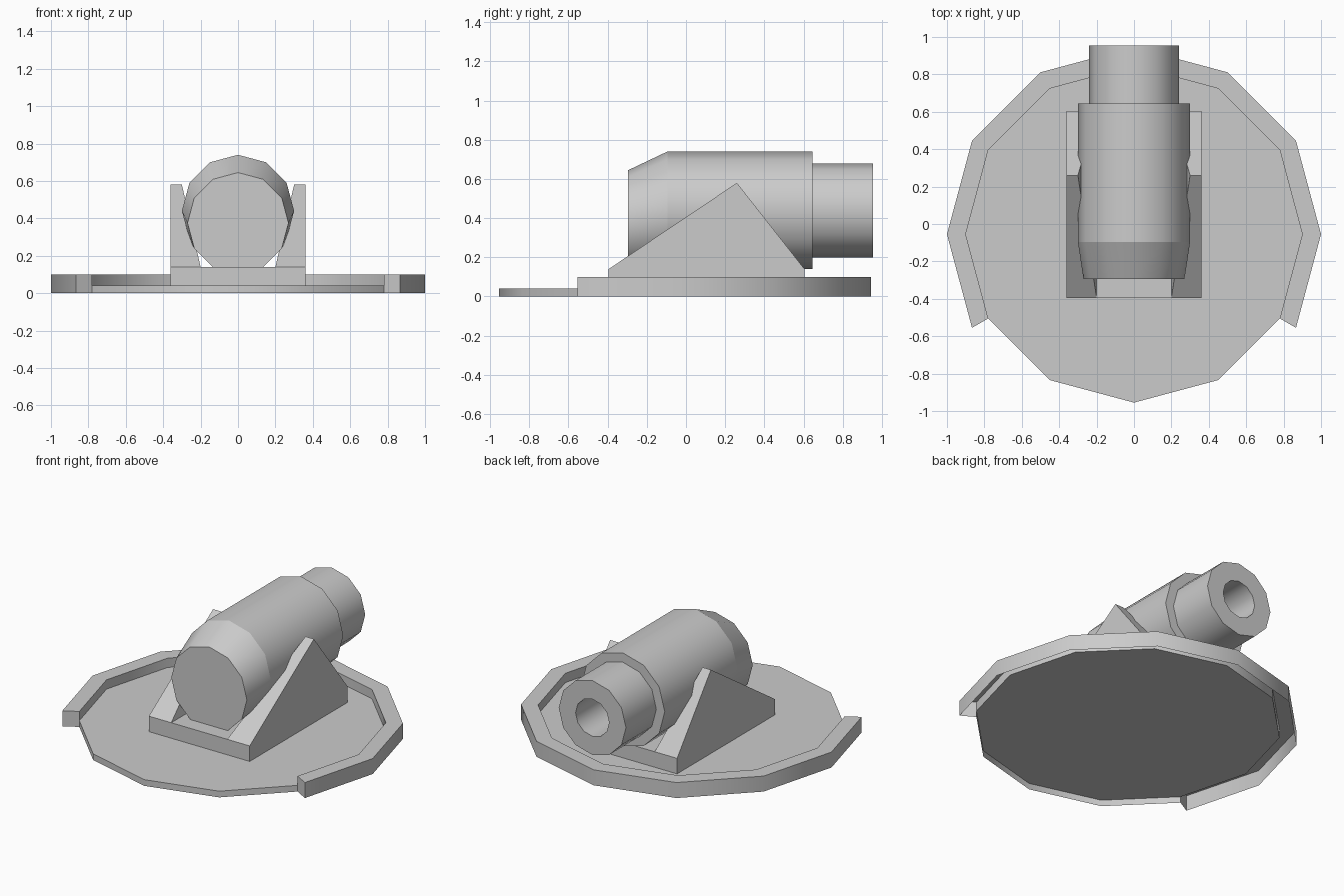
import bpy, bmesh, math

if "Cube" in bpy.data.objects:
    bpy.data.objects.remove(bpy.data.objects["Cube"])

SIDES = 12
DISC_Y = -0.055


def make_object(name, bm, smooth=False, recalc=True):
    if recalc:
        bmesh.ops.recalc_face_normals(bm, faces=bm.faces[:])
    mesh = bpy.data.meshes.new(name)
    bm.to_mesh(mesh)
    bm.free()
    obj = bpy.data.objects.new(name, mesh)
    bpy.context.collection.objects.link(obj)
    if smooth:
        bpy.ops.object.select_all(action='DESELECT')
        obj.select_set(True)
        bpy.context.view_layer.objects.active = obj
        bpy.ops.object.shade_smooth_by_angle(angle=math.radians(40), keep_sharp_edges=True)
    return obj


def verts(bm, pts):
    return [bm.verts.new(p) for p in pts]


def bridge(bm, a, b, closed=True):
    n = len(a)
    for i in range(n if closed else n - 1):
        j = (i + 1) % n
        bm.faces.new((a[i], a[j], b[j], b[i]))


def arc(r, z, start, count):
    pts = []
    for i in range(count):
        t = math.radians(start + 30 * i)
        pts.append((r * math.cos(t), DISC_Y + r * math.sin(t), z))
    return pts


# Turntable disc: a single plate with a skirt along its open front, hollow underneath
bm = bmesh.new()
top = verts(bm, arc(0.9, 0.04, 210, SIDES))
skirt = verts(bm, arc(0.9, 0, 210, 5))
bm.faces.new(top)
bridge(bm, skirt, top[:5], closed=False)
make_object("base_disc", bm, smooth=True, recalc=False)

# Raised rim around the rear two thirds, open underneath
bm = bmesh.new()
rows = [verts(bm, arc(r, z, -30, 9))
        for r, z in ((0.9, 0.04), (0.9, 0.1), (1.0, 0.1), (1.0, 0.0))]
for a, b in zip(rows, rows[1:]):
    bridge(bm, a, b, closed=False)
# End caps reach down to the ground
for end, angle in ((0, -30), (-1, 210)):
    foot = bm.verts.new(arc(0.9, 0, angle, 1)[0])
    bm.faces.new([foot] + [row[end] for row in rows])
make_object("base_rim", bm, smooth=True)

# Cradle floor resting on the disc
Y0, Y1, W = -0.395, 0.605, 0.36
bm = bmesh.new()
outline = ((-W, Y0), (W, Y0), (W, Y1), (-W, Y1))
low = verts(bm, [(x, y, 0.04) for x, y in outline])
high = verts(bm, [(x, y, 0.14) for x, y in outline])
bridge(bm, low, high)
bm.faces.new(high)
make_object("cradle_floor", bm, recalc=False)

# Triangular side brackets with inward sloping inner faces
for side, name in ((-1, "left_bracket"), (1, "right_bracket")):
    bm = bmesh.new()
    tri = ((Y0, 0.14, 0.2), (0.26, 0.58, 0.3), (Y1, 0.14, 0.2))
    outer = verts(bm, [(side * W, y, z) for y, z, x in tri])
    inner = verts(bm, [(side * x, y, z) for y, z, x in tri])
    bridge(bm, outer, inner, closed=False)
    bm.faces.new(outer)
    bm.faces.new(inner)
    make_object(name, bm)

# Barrel: dropped tapered breech, body, muzzle and bore (y, radius, centre z)
rings = ((-0.295, 0.27, 0.375), (-0.095, 0.3, 0.44), (0.645, 0.3, 0.44),
         (0.645, 0.24, 0.44), (0.955, 0.24, 0.44), (0.955, 0.12, 0.44), (0.6, 0.12, 0.44))
bm = bmesh.new()
loops = []
for y, r, zc in rings:
    loops.append(verts(bm, [(r * math.sin(math.tau * i / SIDES), y,
                             zc + r * math.cos(math.tau * i / SIDES))
                            for i in range(SIDES)]))
for a, b in zip(loops, loops[1:]):
    bridge(bm, a, b)
bm.faces.new(loops[0])
bm.faces.new(loops[-1])
# Crisp crease where the breech taper starts
for i in range(SIDES):
    bm.edges.get((loops[1][i], loops[1][(i + 1) % SIDES])).smooth = False
make_object("barrel", bm, smooth=True)
